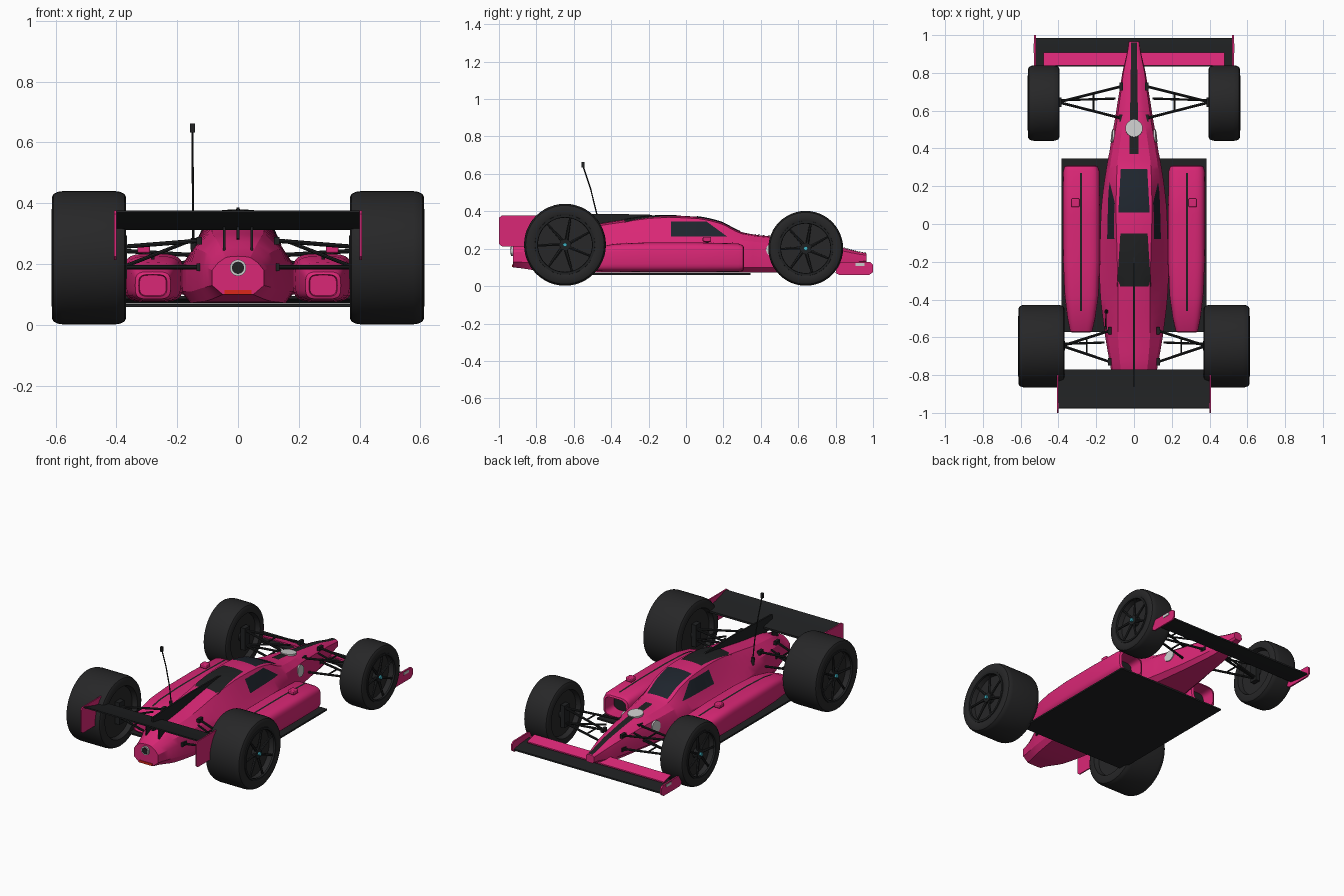
import bpy, bmesh, math
from mathutils import Vector
from mathutils.bvhtree import BVHTree

if "Cube" in bpy.data.objects:
    bpy.data.objects.remove(bpy.data.objects["Cube"])


def mat(name, r, g, b):
    m = bpy.data.materials.new(name)
    m.diffuse_color = (r, g, b, 1)
    m.use_nodes = True
    m.node_tree.nodes["Principled BSDF"].inputs["Base Color"].default_value = m.diffuse_color
    return m


PINK = mat("pink_paint", 0.70, 0.02, 0.18)
BLACK = mat("black", 0.014, 0.015, 0.016)
RUBBER = mat("rubber", 0.02, 0.02, 0.021)
GLASS = mat("dark_glass", 0.013, 0.018, 0.026)
WHITE = mat("white", 0.75, 0.75, 0.72)
RED = mat("red", 0.7, 0.02, 0.01)
TEAL = mat("teal", 0.05, 0.45, 0.55)


def finish(bm, name, m, angle=30, bevel=0):
    bmesh.ops.recalc_face_normals(bm, faces=bm.faces)
    me = bpy.data.meshes.new(name)
    bm.to_mesh(me)
    bm.free()
    ob = bpy.data.objects.new(name, me)
    bpy.context.collection.objects.link(ob)
    me.materials.append(m)
    if bevel:
        b = ob.modifiers.new("bevel", 'BEVEL')
        b.width, b.segments = bevel, 2
    bpy.ops.object.select_all(action='DESELECT')
    ob.select_set(True)
    bpy.context.view_layer.objects.active = ob
    bpy.ops.object.shade_smooth_by_angle(angle=math.radians(angle))
    return ob


def loft(name, rings, m, angle=30, closed=False):
    bm = bmesh.new()
    vs = [[bm.verts.new(p) for p in r] for r in rings]
    n = len(rings[0])
    for a, b in zip(vs, vs[1:] + (vs[:1] if closed else [])):
        for i in range(n):
            bm.faces.new((a[i], a[(i + 1) % n], b[(i + 1) % n], b[i]))
    if not closed:
        bm.faces.new(vs[0])
        bm.faces.new(vs[-1])
    return finish(bm, name, m, angle)


def box(name, c, size, m, bevel=0):
    bm = bmesh.new()
    bmesh.ops.create_cube(bm, size=1)
    for v in bm.verts:
        v.co = Vector([c[i] + v.co[i] * size[i] for i in range(3)])
    return finish(bm, name, m, 30, bevel)


def rod(name, a, b, r, m, n=10, r2=None):
    a, b = Vector(a), Vector(b)
    q = (b - a).to_track_quat('Z', 'Y')
    ring = lambda p, rr: [p + q @ Vector((rr * math.cos(t * math.tau / n), rr * math.sin(t * math.tau / n), 0)) for t in range(n)]
    return loft(name, [ring(a, r), ring(b, r2 or r)], m, 40)


def plate(name, yz, x, t, m):
    return loft(name, [[(x + d, y, z) for y, z in yz] for d in (-t / 2, t / 2)], m)


def wing(name, yz, half, m):
    return loft(name, [[(x, y, z) for y, z in yz] for x in (-half, half)], m)


def tree(ob):
    return BVHTree.FromPolygons([v.co for v in ob.data.vertices], [p.vertices[:] for p in ob.data.polygons])


def decal(name, bvh, corners, m, to3d, ray, nu=6, nv=16):
    """Project a four-cornered patch on to a surface."""
    a, b, c, d = [Vector(p) for p in corners]
    bm = bmesh.new()
    grid = []
    for j in range(nv + 1):
        row = []
        for i in range(nu + 1):
            u, v = i / nu, j / nv
            p = a.lerp(b, u).lerp(d.lerp(c, u), v)
            hit = bvh.ray_cast(Vector(to3d(p)), Vector(ray))[0]
            row.append(bm.verts.new(hit - Vector(ray) * 0.003) if hit else None)
        grid.append(row)
    for r, s in zip(grid, grid[1:]):
        for i in range(nu):
            f = (r[i], r[i + 1], s[i + 1], s[i])
            if all(f):
                bm.faces.new(f)
    return finish(bm, name, m)


# body: half sections (y, zb, zl, zm, zs, zt, crown, wb, w, ws, wt)
SEC = [(.965, .125, .135, .15, .165, .172, .003, .018, .028, .027, .02),
       (.80, .085, .11, .165, .195, .208, .007, .045, .062, .056, .035),
       (.56, .075, .10, .175, .22, .245, .008, .075, .10, .088, .055),
       (.38, .072, .10, .185, .235, .265, .008, .10, .13, .115, .08),
       (.29, .072, .10, .19, .243, .283, .009, .115, .147, .128, .09),
       (.19, .072, .10, .20, .25, .332, .01, .13, .162, .138, .093),
       (.07, .072, .10, .20, .25, .36, .01, .145, .174, .142, .095),
       (-.15, .072, .10, .20, .25, .365, .012, .155, .18, .148, .09),
       (-.35, .072, .11, .20, .25, .34, .012, .155, .18, .148, .085),
       (-.58, .075, .11, .20, .25, .305, .01, .135, .155, .14, .085),
       (-.77, .08, .12, .195, .24, .28, .008, .10, .122, .11, .07),
       (-.925, .10, .13, .18, .205, .222, .004, .05, .085, .065, .04)]


def half_ring(s):
    y, zb, zl, zm, zs, zt, cr, wb, w, ws, wt = s
    right = [(wb, zb), (w, zl), (w, zm), (ws, zs), (wt, zt), (wt * .5, zt + cr * .8)]
    pts = [(0, zb)] + right + [(0, zt + cr)] + [(-x, z) for x, z in reversed(right)]
    return [(x, y, z) for x, z in pts]


rings = []
for i in range(len(SEC) - 1):
    p = [SEC[max(0, min(len(SEC) - 1, i + k))] for k in (-1, 0, 1, 2)]
    for k in range(4):
        t = k / 4
        row = [b + .5 * t * (c - a + t * (2 * a - 5 * b + 4 * c - d + t * (3 * (b - c) + d - a))) for a, b, c, d in zip(*p)]
        row[0] = p[1][0] + t * (p[2][0] - p[1][0])
        rings.append(half_ring(row))
rings.append(half_ring(SEC[-1]))
body = loft("body_shell", rings, PINK, 25)
bt = tree(body)

# painted and glazed panels
top = lambda p: (p.x, p.y, 1)
down = (0, 0, -1)
decal("windscreen", bt, [(-.083, .06), (.083, .06), (.07, .29), (-.07, .29)], GLASS, top, down)
decal("engine_cover_panel", bt, [(-.09, -.33), (.09, -.33), (.072, -.05), (-.072, -.05)], BLACK, top, down)
decal("nose_stripe", bt, [(-.024, .37), (.024, .37), (.015, .962), (-.015, .962)], BLACK, top, down, 6, 40)
rod("nose_roundel", (0, .505, .25), (0, .507, .267), .046, WHITE, 32)
for s in (-1, 1):
    decal("side_window", bt, [(-.08, .265), (.22, .265), (.11, .345), (-.08, .345)], GLASS,
          lambda p: (s * .6, p.x, p.y), (-s, 0, 0), 16, 6)
    rod("side_roundel", (s * .08, .46, .19), (s * .118, .464, .194), .036, WHITE, 28)

# spine fin, floor and tail details
plate("spine_fin", [(-.1, .36), (-.2, .383), (-.48, .386), (-.86, .372), (-.86, .285), (-.6, .27)], 0, .01, BLACK)
box("floor", (0, -.113, .064), (.77, .917, .01), BLACK)
rod("exhaust_ring", (0, -.91, .188), (0, -.935, .188), .027, WHITE, 24)
rod("exhaust_hole", (0, -.91, .188), (0, -.937, .188), .02, BLACK, 24)
box("tail_light", (0, -.92, .108), (.09, .018, .014), RED)

# antenna
rod("antenna_base", (-.145, -.462, .24), (-.147, -.465, .285), .01, BLACK)
pts = [(-.147, -.462, .28), (-.148, -.478, .39), (-.149, -.51, .52), (-.15, -.55, .64)]
for a, b in zip(pts, pts[1:]):
    rod("antenna_mast", a, b, .0035, BLACK, 8)
box("antenna_tip", (-.15, -.551, .648), (.016, .016, .03), BLACK)

# front wing
wing("front_wing_main", [(.985, .07), (.985, .08), (.91, .092), (.835, .096), (.835, .086), (.91, .075)], .52, BLACK)
wing("front_wing_flap", [(.908, .1), (.908, .108), (.838, .128), (.838, .12)], .48, PINK)
# rear wing
wing("rear_wing", [(-.77, .315), (-.77, .327), (-.87, .345), (-.975, .377), (-.977, .37), (-.87, .325), (-.82, .312)], .4, BLACK)
for s in (-1, 1):
    plate("front_wing_endplate", [(1, .075), (1, .115), (.985, .128), (.84, .13), (.805, .12), (.8, .07), (.82, .06), (.98, .06)],
          s * .524, .01, PINK)
    box("endplate_patch", (s * .53, .93, .115), (.004, .05, .016), WHITE)
    plate("rear_wing_endplate", [(-.77, .22), (-.77, .37), (-.79, .377), (-.985, .377), (-1, .365), (-1, .225), (-.985, .213), (-.785, .213)],
          s * .404, .008, PINK)
    plate("rear_wing_support", [(-.80, .25), (-.80, .32), (-.86, .33), (-.86, .22)], s * .045, .008, BLACK)


def pod_ring(s, y, x0, x1, z0, z1, k=1.0, n=32):
    out = []
    for i in range(n):
        t = i * math.tau / n
        f = lambda v: math.copysign(abs(v) ** .5, v)
        out.append((s * ((x0 + x1) / 2 + k * f(math.cos(t)) * (x1 - x0) / 2), y, (z0 + z1) / 2 + k * f(math.sin(t)) * (z1 - z0) / 2))
    return out


# sidepods with intake, outlet, stripe and mirror
POD = [(.305, .192, .368, .08, .217), (.28, .183, .375, .076, .228), (.05, .18, .376, .075, .234), (-.2, .18, .375, .075, .234),
       (-.38, .188, .367, .077, .226), (-.5, .205, .352, .08, .205), (-.57, .222, .338, .085, .175)]
for s in (-1, 1):
    front, back = POD[0], POD[-1]
    pod = loft("sidepod", [pod_ring(s, .22, *front[1:], .8), pod_ring(s, .31, *front[1:], .84)]
               + [pod_ring(s, *q) for q in POD] + [pod_ring(s, -.575, *back[1:], .8), pod_ring(s, -.56, *back[1:], .75)], PINK, 35)
    loft("intake_grille", [pod_ring(s, .222, *front[1:], .79), pod_ring(s, .226, *front[1:], .79)], BLACK)
    decal("sidepod_stripe", tree(pod), [(s * .274, -.46), (s * .286, -.46), (s * .286, .27), (s * .274, .27)], BLACK, top, down, 2, 20)
    box("mirror", (s * .31, .112, .25), (.042, .045, .026), PINK, .005)
    box("mirror_stalk", (s * .31, .112, .235), (.012, .016, .02), BLACK)


# wheels
def wheel(pre, s, cx, cy, R, h):
    prof = [(h - .045, .01), (h - .045, .68 * R), (h - .004, .72 * R), (h, .76 * R), (h, .91 * R), (h - .006, .96 * R), (h - .02, .99 * R), (h - .035, R),
            (-h + .035, R), (-h + .02, .99 * R), (-h + .006, .96 * R), (-h, .91 * R), (-h, .74 * R), (-h + .03, .70 * R), (-h + .03, .01)]
    n = 48
    loft(pre + "_tyre", [[(s * (cx + x), cy + r * math.cos(i * math.tau / n), R + .002 + r * math.sin(i * math.tau / n)) for x, r in prof] for i in range(n)],
         RUBBER, 35, True)
    P = lambda x, r, a: (s * (cx + x), cy + r * math.cos(a), R + .002 + r * math.sin(a))
    sec = [(h - .01, .66), (h + .002, .67), (h + .002, .73), (h - .01, .735)]
    loft(pre + "_rim", [[P(x, r * R, i * math.tau / n) for x, r in sec] for i in range(n)], BLACK, 35, True)
    rod(pre + "_hub", P(-h + .02, 0, 0), P(h - .012, 0, 0), .03, BLACK, 20)
    rod(pre + "_hub_nut", P(h - .02, 0, 0), P(h, 0, 0), .012, TEAL, 6)
    for i in range(7):
        a = i * math.tau / 7 + .3
        rod(pre + "_spoke", P(h - .022, .02, a), P(h - .012, .68 * R, a + .18), .009, BLACK, 6, .006)


# suspension: wheel-side point, body-side points per axle
def axle(pre, s, wx, wy, bx, ya, yb, levels, brace):
    for zw, zb in levels:
        for yb_ in (ya, yb):
            rod(pre + "_arm", (s * wx, wy, zw), (s * bx, yb_, zb), .007, BLACK, 8)
            box(pre + "_mount", (s * bx, yb_, zb), (.018, .04, .024), BLACK)
        f = (wx - brace) / (wx - bx)
        ends = [(s * brace, wy + f * (q - wy), zw + f * (zb - zw)) for q in (ya, yb)]
        rod(pre + "_brace", ends[0], ends[1], .005, BLACK, 8)
    rod(pre + "_pushrod", (s * wx, wy + .01, levels[1][0]), (s * (bx + .03), (ya + yb) / 2 + .02, levels[0][1]), .006, BLACK, 8)
    box(pre + "_upright", (s * wx, wy, sum(l[0] for l in levels) / 2), (.03, .05, .14), BLACK)


for s in (-1, 1):
    wheel("front", s, .478, .64, .2, .083)
    wheel("rear", s, .49, -.647, .219, .122)
    axle("front", s, .40, .645, .068, .728, .56, [(.245, .225), (.15, .14)], .215)
    axle("rear", s, .38, -.645, .128, -.565, -.73, [(.257, .277), (.19, .19)], .25)
